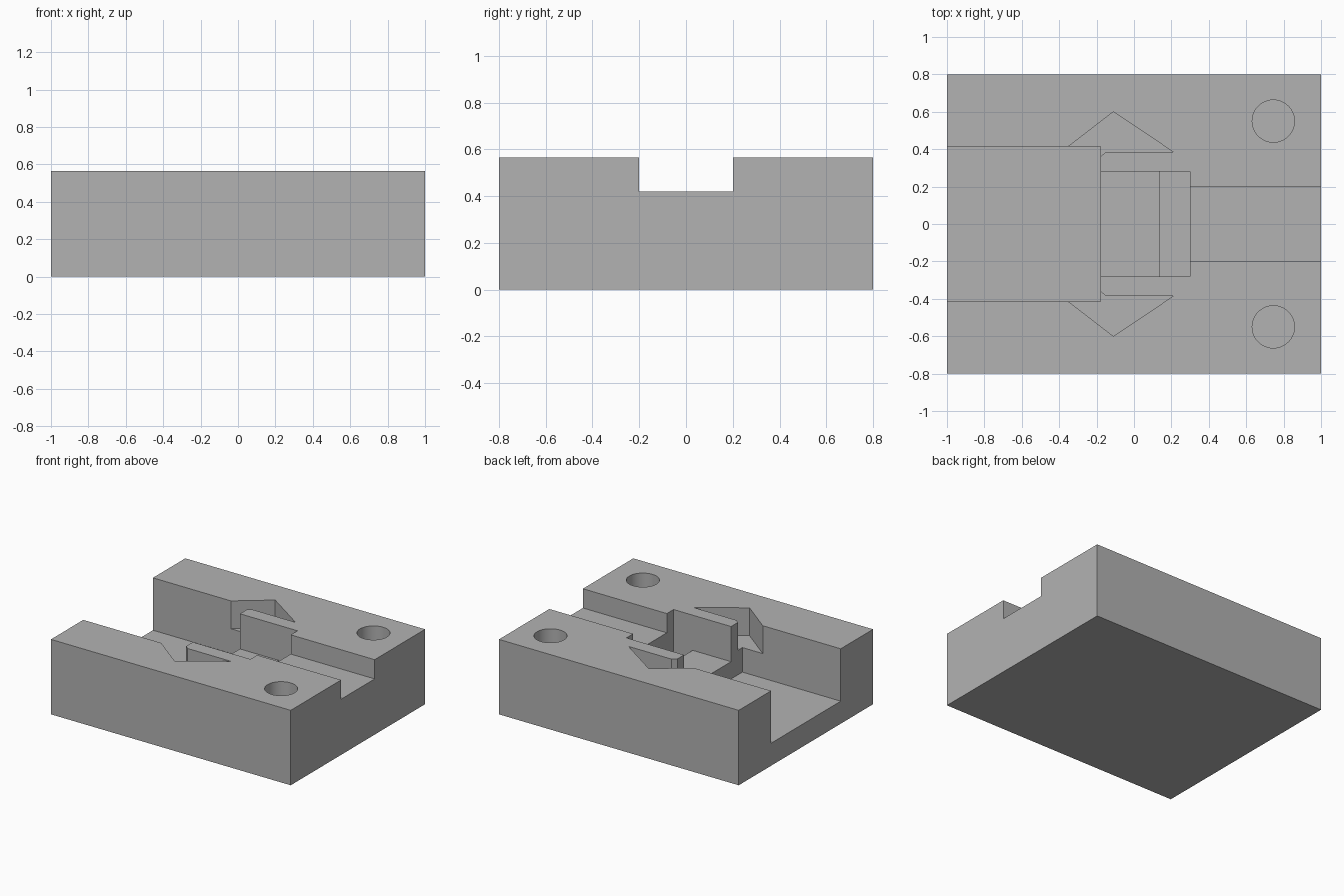
import bpy
import bmesh
from math import cos, sin, tau, radians

old = bpy.data.objects.get("Cube")
if old:
    bpy.data.objects.remove(old, do_unlink=True)

TOP = 0.565
ABOVE = TOP + 0.2
DEEP = 0.17

grey = bpy.data.materials.new("plain_grey")
grey.use_nodes = True
grey.diffuse_color = (0.448, 0.448, 0.448, 1)
grey.node_tree.nodes["Principled BSDF"].inputs["Base Color"].default_value = grey.diffuse_color


def prism(name, outline, low, high):
    """Extrude a flat outline between two heights."""
    bm = bmesh.new()
    face = bm.faces.new([bm.verts.new((x, y, low)) for x, y in outline])
    new = bmesh.ops.extrude_face_region(bm, geom=[face])["geom"]
    for v in new:
        if isinstance(v, bmesh.types.BMVert):
            v.co.z = high
    bmesh.ops.recalc_face_normals(bm, faces=bm.faces)
    mesh = bpy.data.meshes.new(name)
    bm.to_mesh(mesh)
    bm.free()
    mesh.materials.append(grey)
    obj = bpy.data.objects.new(name, mesh)
    bpy.context.collection.objects.link(obj)
    return obj


def box(x0, x1, half):
    return [(x0, -half), (x1, -half), (x1, half), (x0, half)]


def circle(cx, cy, r, n=48):
    return [(cx + r * cos(tau * i / n), cy + r * sin(tau * i / n)) for i in range(n)]


# Solid body
block = prism("block", box(-1, 1, 0.8), 0, TOP)

# Recesses: wide channel, centre pocket, cross slot, narrow channel
cutters = [
    prism("wide_channel_cutter", box(-1.1, -0.18, 0.415), DEEP, ABOVE),
    prism("pocket_cutter", box(-0.3, 0.3, 0.28), 0.30, ABOVE),
    prism("slot_cutter", box(0.14, 0.3, 0.28), DEEP, ABOVE),
    prism("narrow_channel_cutter", box(0.25, 1.1, 0.2), 0.42, ABOVE),
]

# Barbed side recesses and round holes, mirrored front to back
barb = [(-0.35, 0.415), (-0.11, 0.6), (0.21, 0.385), (-0.15, 0.385),
        (-0.18, 0.36), (-0.25, 0.36), (-0.35, 0.39)]
for side in (-1, 1):
    cutters.append(prism("barb_cutter", [(x, side * y) for x, y in barb], 0.355, ABOVE))
    cutters.append(prism("hole_cutter", circle(0.745, side * 0.55, 0.113), DEEP, ABOVE))

for cutter in cutters:
    cutter.hide_render = True
    cut = block.modifiers.new(cutter.name, "BOOLEAN")
    cut.operation = "DIFFERENCE"
    cut.solver = "EXACT"
    cut.object = cutter

# Bake the cuts and discard the cutters
graph = bpy.context.evaluated_depsgraph_get()
baked = bpy.data.meshes.new_from_object(block.evaluated_get(graph))
block.modifiers.clear()
block.data = baked
for cutter in cutters:
    bpy.data.objects.remove(cutter, do_unlink=True)

# Smooth hole walls, crisp edges elsewhere
bpy.ops.object.select_all(action="DESELECT")
block.select_set(True)
bpy.context.view_layer.objects.active = block
bpy.ops.object.shade_smooth_by_angle(angle=radians(30))
